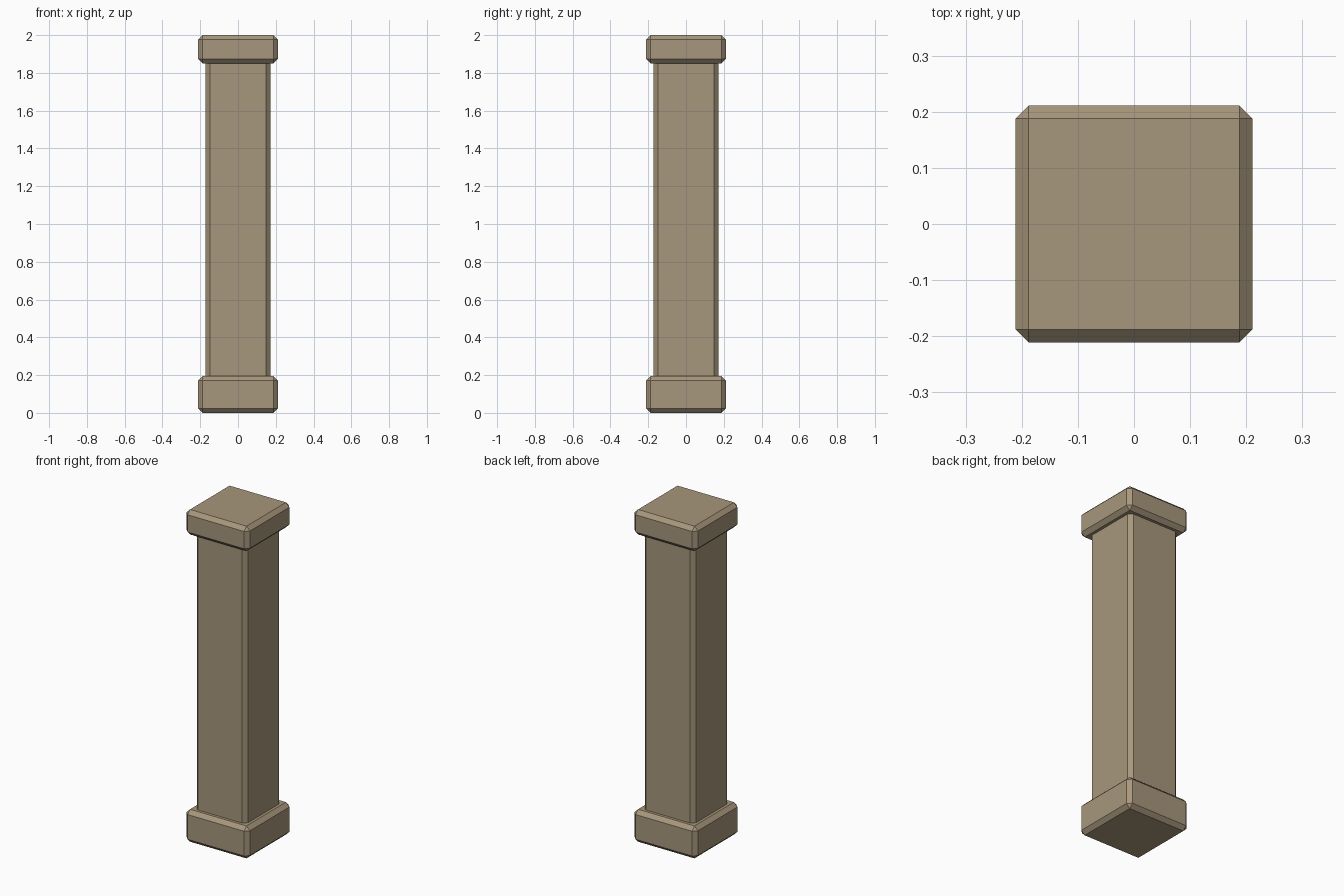
import bpy
import bmesh

cube = bpy.data.objects.get("Cube")
if cube:
    bpy.data.objects.remove(cube, do_unlink=True)

# Warm sandstone shared by every part
stone = bpy.data.materials.new("sandstone")
stone.use_nodes = True
colour = (0.39, 0.31, 0.20, 1)
stone.diffuse_color = colour
stone.node_tree.nodes["Principled BSDF"].inputs["Base Color"].default_value = colour

CHAMFER = 0.023


def chamfered_block(name, width, bottom, top):
    """Square block between two heights with every edge chamfered."""
    bm = bmesh.new()
    bmesh.ops.create_cube(bm, size=1)
    bmesh.ops.scale(bm, vec=(width, width, top - bottom), verts=bm.verts)
    bmesh.ops.translate(bm, vec=(0, 0, (bottom + top) / 2), verts=bm.verts)
    bmesh.ops.bevel(bm, geom=bm.edges[:], offset=CHAMFER, segments=1,
                    affect='EDGES', profile=0.5)
    mesh = bpy.data.meshes.new(name)
    bm.to_mesh(mesh)
    bm.free()
    mesh.materials.append(stone)
    obj = bpy.data.objects.new(name, mesh)
    bpy.context.collection.objects.link(obj)
    return obj


# Plinth, shaft (its ends sunk into the blocks) and cap
chamfered_block("base_block", 0.422, 0, 0.195)
chamfered_block("shaft", 0.342, 0.1, 1.92)
chamfered_block("cap_block", 0.422, 1.85, 2)
